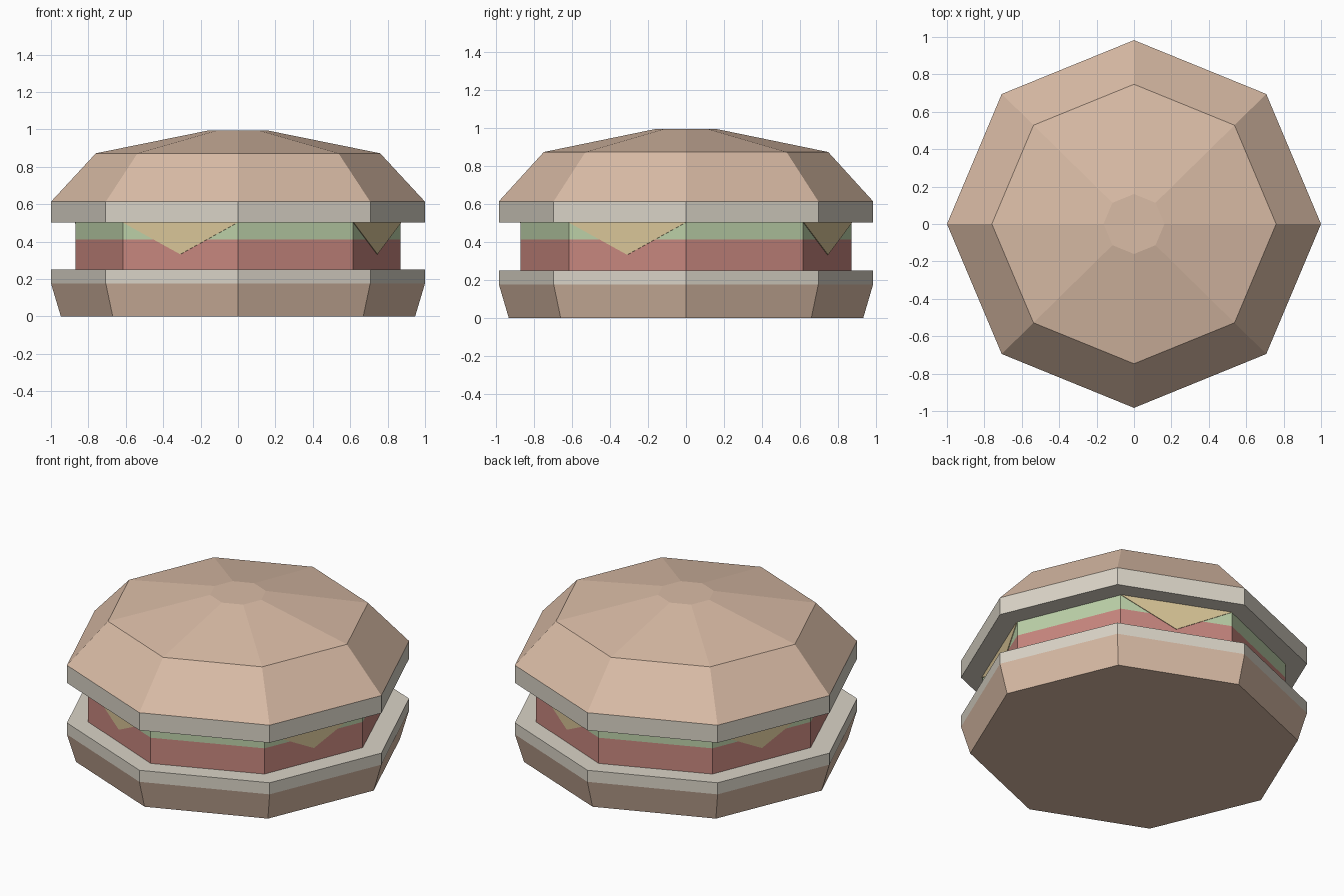
import bpy, bmesh
from math import cos, sin, pi
from mathutils import Vector

if "Cube" in bpy.data.objects:
    bpy.data.objects.remove(bpy.data.objects["Cube"], do_unlink=True)

SIDES = 8


def material(name, srgb):
    colour = [((c / 255 + 0.055) / 1.055) ** 2.4 for c in srgb] + [1]
    mat = bpy.data.materials.new(name)
    mat.use_nodes = True
    mat.diffuse_color = colour
    shader = mat.node_tree.nodes["Principled BSDF"]
    shader.inputs["Base Color"].default_value = colour
    shader.inputs["Roughness"].default_value = 0.9
    return mat


crust = material("toasted crust", (218, 188, 166))
crumb = material("pale crumb", (218, 212, 199))
meat = material("pink meat", (200, 135, 127))
leaf = material("lettuce green", (188, 208, 168))
cheese = material("cheese yellow", (218, 198, 152))


def finish(name, bm, mats):
    bmesh.ops.recalc_face_normals(bm, faces=bm.faces)
    mesh = bpy.data.meshes.new(name)
    bm.to_mesh(mesh)
    bm.free()
    for mat in mats:
        mesh.materials.append(mat)
    obj = bpy.data.objects.new(name, mesh)
    bpy.context.collection.objects.link(obj)
    return obj


def corner(radius, i, z, depth=1.0):
    a = 2 * pi * i / SIDES
    return Vector((radius * cos(a), radius * depth * sin(a), z))


def turned(name, profile, mats, rule, depth=1.0):
    """Closed octagonal solid through (radius, z) rings; rule picks the material by face centre height."""
    bm = bmesh.new()
    rings = [[bm.verts.new(corner(r, i, z, depth)) for i in range(SIDES)] for r, z in profile]
    for low, high in zip(rings, rings[1:]):
        for i in range(SIDES):
            j = (i + 1) % SIDES
            bm.faces.new((low[i], low[j], high[j], high[i]))
    bm.faces.new(rings[0])
    bm.faces.new(rings[-1])
    for face in bm.faces:
        face.material_index = rule(face.calc_center_median().z)
    return finish(name, bm, mats)


# Buns: crust outside, crumb on the cut faces and the rim beside them
turned("bottom_bun", [(0.947, 0), (1, 0.177), (1, 0.25)],
       [crust, crumb], lambda z: int(z > 0.177), 0.983)
turned("top_bun", [(1, 0.502), (1, 0.613), (0.76, 0.872), (0.163, 0.993)],
       [crust, crumb], lambda z: int(z < 0.613), 0.983)

# Filling: meat below, lettuce above
turned("filling", [(0.87, 0.25), (0.87, 0.412), (0.87, 0.502)],
       [meat, leaf], lambda z: int(z > 0.412))

# Cheese corners hanging over every second side
bm = bmesh.new()
for side in range(1, SIDES, 2):
    a, b = corner(0.87, side, 0.502), corner(0.87, side + 1, 0.502)
    tip = (a + b) / 2 - Vector((0, 0, 0.17))
    out = Vector((a.x + b.x, a.y + b.y, 0)).normalized() * 0.004
    back = [bm.verts.new(p) for p in (a, tip, b)]
    front = [bm.verts.new(p + out) for p in (a, tip, b)]
    bm.faces.new(back)
    bm.faces.new(front)
    for i in range(3):
        j = (i + 1) % 3
        bm.faces.new((back[i], back[j], front[j], front[i]))
finish("cheese_corners", bm, [cheese])
